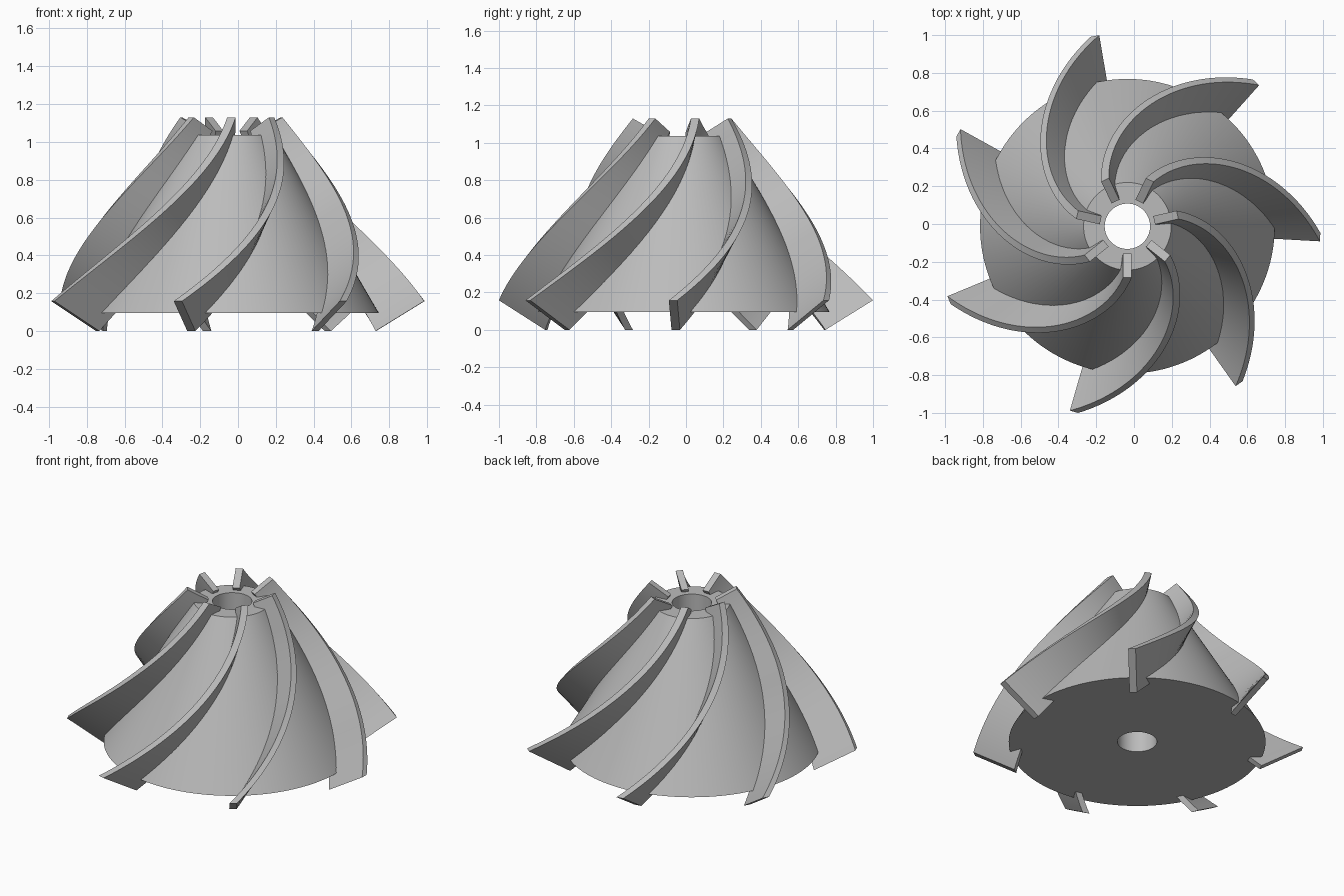
import bpy, bmesh
from math import sin, cos, pi, radians

if "Cube" in bpy.data.objects:
    bpy.data.objects.remove(bpy.data.objects["Cube"], do_unlink=True)

AXIS = (-0.035, -0.012, 0)      # rotation axis of the wheel
BLADES = 7
SWEEP = radians(-67.5)          # twist from top to bottom
HALF = 0.0225                   # half blade thickness

grey = bpy.data.materials.new("plain grey")
grey.use_nodes = True
colour = (0.5, 0.5, 0.5, 1)
grey.diffuse_color = colour
grey.node_tree.nodes["Principled BSDF"].inputs["Base Color"].default_value = colour


def loft(name, rings, closed):
    """Skin a list of point rings into a smooth-shaded mesh."""
    bm = bmesh.new()
    loops = [[bm.verts.new(p) for p in ring] for ring in rings]
    n = len(loops[0])
    pairs = list(zip(loops, loops[1:]))
    if closed:
        pairs.append((loops[-1], loops[0]))
    else:
        bm.faces.new(loops[0])
        bm.faces.new(loops[-1])
    for a, b in pairs:
        for i in range(n):
            j = (i + 1) % n
            bm.faces.new((a[i], a[j], b[j], b[i]))
    bmesh.ops.recalc_face_normals(bm, faces=bm.faces)
    mesh = bpy.data.meshes.new(name)
    bm.to_mesh(mesh)
    bm.free()
    mesh.materials.append(grey)
    mesh.shade_smooth()
    mesh.set_sharp_from_angle(angle=radians(30))
    return mesh


def place(name, mesh, turn=0):
    ob = bpy.data.objects.new(name, mesh)
    ob.location = AXIS
    ob.rotation_euler.z = turn
    bpy.context.collection.objects.link(ob)


# Conical hub with a through bore
profile = [(0.12, 0.095), (0.78, 0.095), (0.232, 1.037), (0.12, 1.037)]
SEG = 128
hub = [[(r * cos(2 * pi * k / SEG), r * sin(2 * pi * k / SEG), z) for r, z in profile]
       for k in range(SEG)]
place("hub", loft("hub", hub, True))


# Twisted blade: a radial section swept down the cone
def section(t):
    a = SWEEP * t
    inner = (0.145 + 0.62 * t, 1.058 * (1 - t))
    outer = (0.272 + 0.75 * t, 1.13 - 0.972 * t)
    corners = [(*inner, -HALF), (*outer, -HALF), (*outer, HALF), (*inner, HALF)]
    return [(r * cos(a) - s * sin(a), r * sin(a) + s * cos(a), z) for r, z, s in corners]


STEPS = 48
blade = loft("blade", [section(i / STEPS) for i in range(STEPS + 1)], False)
for k in range(BLADES):
    place(f"blade_{k + 1}", blade, -pi / 2 + 2 * pi * k / BLADES)
